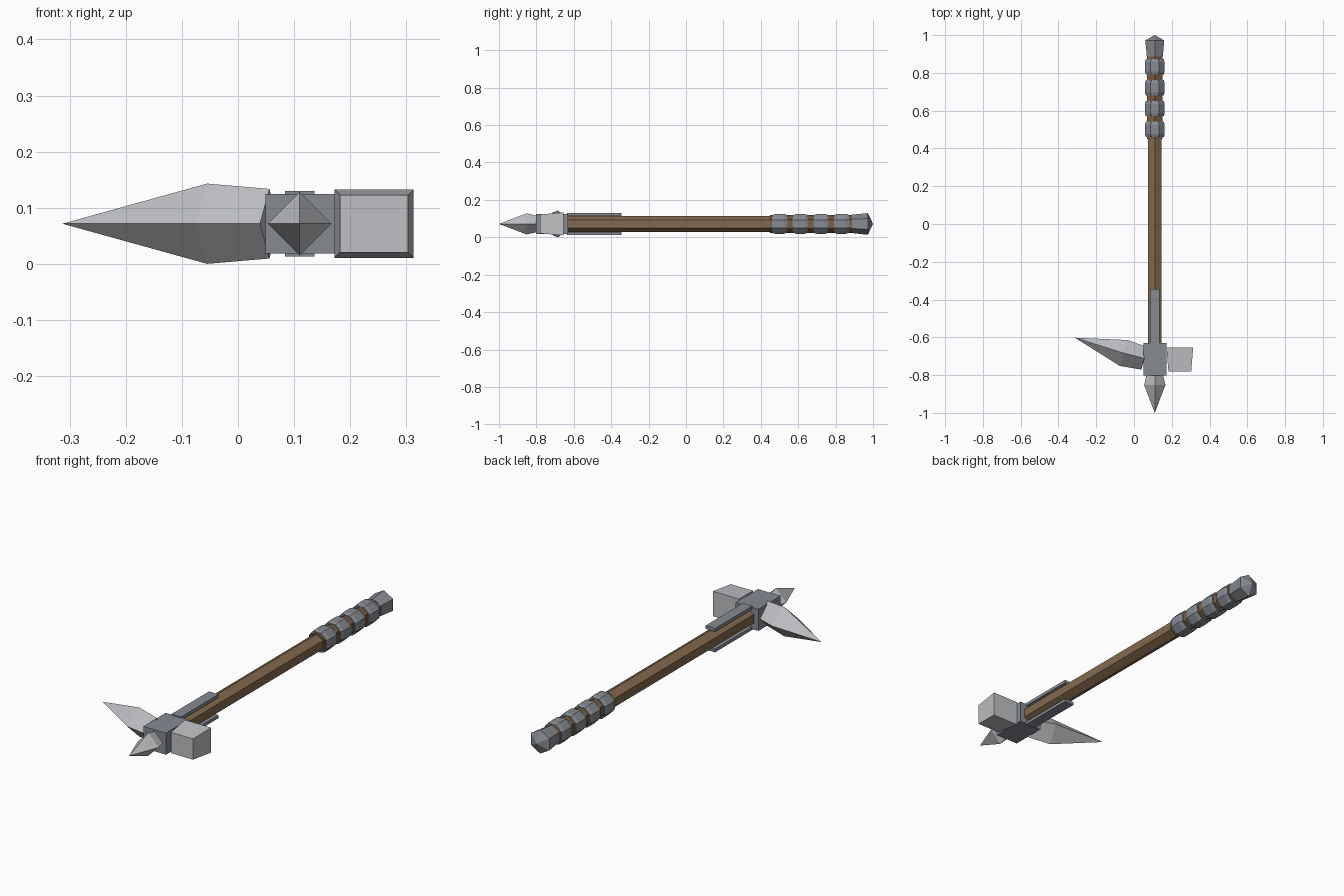
import bpy, bmesh, math
from mathutils import Vector

if "Cube" in bpy.data.objects:
    bpy.data.objects.remove(bpy.data.objects["Cube"])

CX, CZ = 0.11, 0.0715   # shaft axis


def material(name, rgb):
    m = bpy.data.materials.new(name)
    m.diffuse_color = (*rgb, 1)
    m.use_nodes = True
    m.node_tree.nodes["Principled BSDF"].inputs["Base Color"].default_value = m.diffuse_color
    return m


IRON = material("dark_iron", (0.24, 0.26, 0.29))
STEEL = material("bright_steel", (0.52, 0.53, 0.55))
WOOD = material("wood", (0.23, 0.145, 0.075))
LEATHER = material("leather", (0.2, 0.105, 0.055))


def finish(name, bm, mat):
    bmesh.ops.recalc_face_normals(bm, faces=bm.faces[:])
    me = bpy.data.meshes.new(name)
    bm.to_mesh(me)
    bm.free()
    me.materials.append(mat)
    ob = bpy.data.objects.new(name, me)
    bpy.context.collection.objects.link(ob)
    return ob


def loft(name, rings, sides, turn, mat, axis=(0, 1, 0)):
    """Closed n-sided body through rings of (centre, radius); radius 0 is a tip."""
    bm = bmesh.new()
    d = Vector(axis).normalized()
    v = Vector((0, 0, 1))
    u = d.cross(v)
    loops = []
    for c, r in rings:
        n = sides if r else 1
        angs = [turn + math.tau * i / sides for i in range(n)]
        loops.append([bm.verts.new(Vector(c) + r * (math.cos(a) * u + math.sin(a) * v))
                      for a in angs])
    for a, b in zip(loops, loops[1:]):
        for i in range(sides):
            j = (i + 1) % sides
            quad = [a[i % len(a)], a[j % len(a)], b[j % len(b)], b[i % len(b)]]
            bm.faces.new(list(dict.fromkeys(quad)))
    for end in (loops[0], loops[-1]):
        if len(end) > 1:
            bm.faces.new(end)
    return finish(name, bm, mat)


def shaft_part(name, profile, sides, turn, mat):
    return loft(name, [((CX, y, CZ), r) for y, r in profile], sides, turn, mat)


def box(name, lo, hi, mat, front_inset=0.0):
    """Box, optionally narrowing towards -y."""
    bm = bmesh.new()
    bmesh.ops.create_cube(bm, size=1)
    lo, hi = Vector(lo), Vector(hi)
    mid, size = (lo + hi) / 2, hi - lo
    for w in bm.verts:
        front = w.co.y < 0
        for k in range(3):
            half = size[k] / 2 - (front_inset if front and k != 1 else 0)
            w.co[k] = mid[k] + math.copysign(half, w.co[k])
    return finish(name, bm, mat)


HEX = math.pi / 2       # corner at the top
OCT = math.pi / 8       # flat at the top

# Shaft and grip
shaft_part("shaft", [(-0.64, 0.042), (0.46, 0.042)], 6, HEX, WOOD)
shaft_part("grip_wrap", [(0.45, 0.048), (0.90, 0.048)], 6, HEX, LEATHER)
for i in range(4):
    y = 0.501 + 0.1105 * i
    shaft_part(f"grip_band_{i + 1}",
               [(y - 0.041, 0.051), (y - 0.024, 0.057), (y + 0.024, 0.057), (y + 0.041, 0.051)],
               8, OCT, IRON)
shaft_part("pommel", [(0.888, 0.049), (0.972, 0.058), (1.0, 0)], 6, HEX, IRON)

# Head socket and the two straps along the shaft
box("head_block", (0.049, -0.803, CZ - 0.053), (0.172, -0.63, CZ + 0.053), IRON)
for s, name in ((1, "upper_strap"), (-1, "lower_strap")):
    z0, z1 = sorted((CZ + s * 0.043, CZ + s * 0.0585))
    box(name, (0.084, -0.635, z0), (0.136, -0.345, z1), IRON)

# Front spike
shaft_part("front_spike", [(-1.0, 0), (-0.852, 0.0565), (-0.80, 0.044)], 4, 0, STEEL)

# Hammer face block, narrowing to the front
box("hammer", (0.172, -0.78, CZ - 0.061), (0.313, -0.655, CZ + 0.061), STEEL, 0.01)

# Slanted side pick
loft("side_pick",
     [((-0.313, -0.602, CZ), 0), ((-0.055, -0.683, CZ), 0.0715), ((0.056, -0.711, CZ), 0.062)],
     4, 0, STEEL, axis=(0.37, -0.105, 0))
